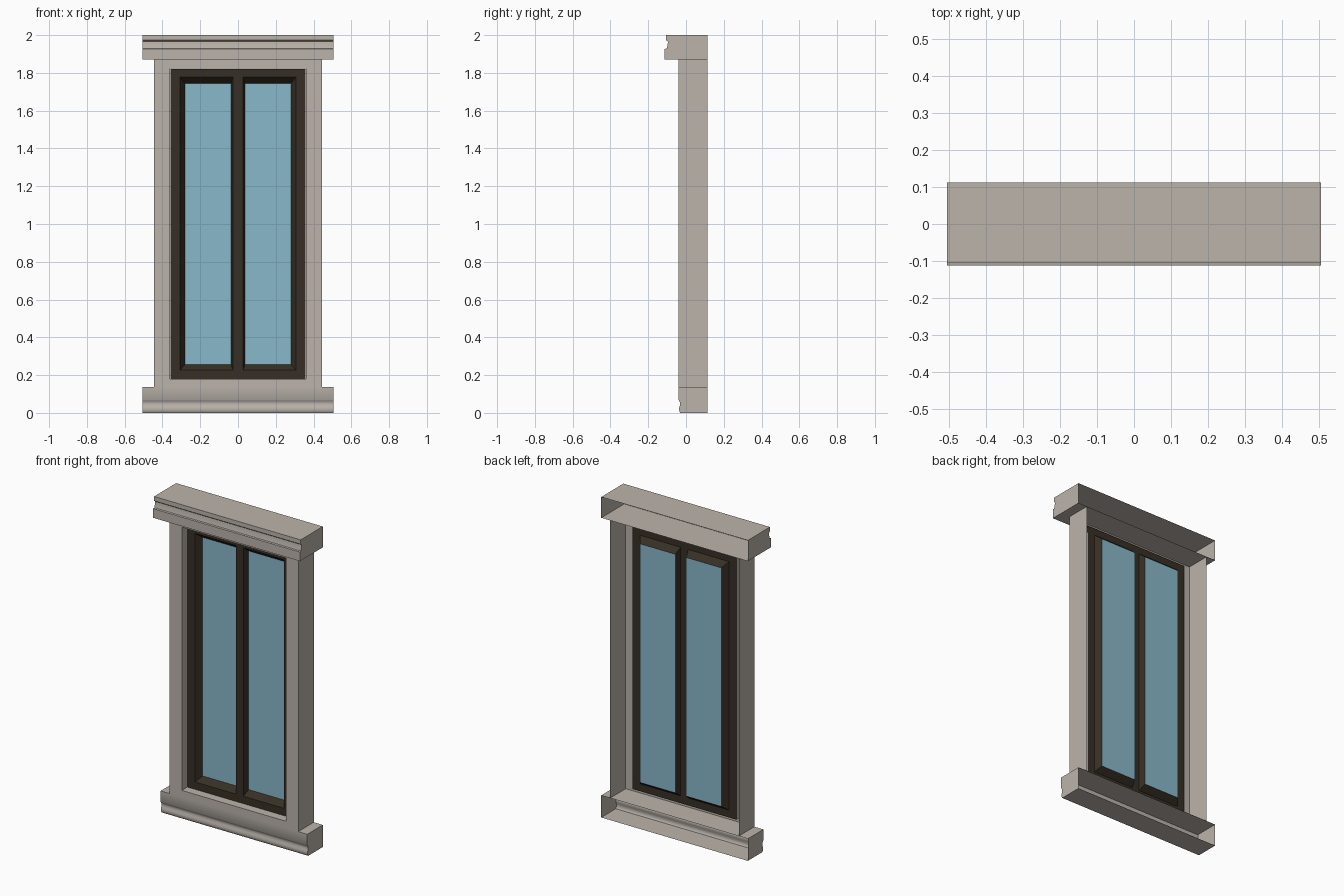
import bpy, math

if "Cube" in bpy.data.objects:
    bpy.data.objects.remove(bpy.data.objects["Cube"])


def material(name, rgb):
    m = bpy.data.materials.new(name)
    m.diffuse_color = (*rgb, 1)
    m.use_nodes = True
    m.node_tree.nodes["Principled BSDF"].inputs["Base Color"].default_value = m.diffuse_color
    return m


STONE = material("warm_grey_stone", (0.50, 0.455, 0.41))
WOOD = material("dark_brown_wood", (0.038, 0.028, 0.018))
GLASS = material("pale_blue_glass", (0.25, 0.485, 0.585))


def make(name, verts, faces, mat, smooth=False):
    me = bpy.data.meshes.new(name)
    me.from_pydata(verts, [], faces)
    me.materials.append(mat)
    ob = bpy.data.objects.new(name, me)
    bpy.context.collection.objects.link(ob)
    if smooth:
        bpy.ops.object.select_all(action='DESELECT')
        ob.select_set(True)
        bpy.context.view_layer.objects.active = ob
        bpy.ops.object.shade_smooth_by_angle(angle=math.radians(40))
    return ob


def rect(x0, x1, z0, z1, y):
    """Upright rectangle, anticlockwise seen from the front."""
    return [(x0, y, z0), (x1, y, z0), (x1, y, z1), (x0, y, z1)]


def loft(rings, sides_only_first=False):
    """Join successive rectangles with quads."""
    verts = [v for r in rings for v in r]
    faces = []
    for k in range(len(rings) - 1):
        for i in range(4):
            if k == 0 and sides_only_first and i in (0, 2):
                continue
            j = (i + 1) % 4
            a, b = 4 * k, 4 * k + 4
            faces.append((a + i, a + j, b + j, b + i))
    return verts, faces


def moulding(name, profile, half):
    """Extrude a (y, z) profile along x with end caps; the back stays open."""
    n = len(profile)
    verts = [(s * half, y, z) for s in (-1, 1) for y, z in profile]
    faces = [(i + 1, n + i + 1, n + i, i) for i in range(n - 1)]
    faces += [tuple(range(n, 2 * n)), tuple(reversed(range(n)))]
    return make(name, verts, faces, STONE, smooth=True)


BACK, FRONT = 0.113, -0.04
FRAME_Y, GLASS_Y = 0.015, 0.053

# Projecting head moulding
moulding("head_moulding", [
    (BACK, 2.0), (-0.105, 2.0), (-0.105, 1.973), (-0.096, 1.966), (-0.097, 1.95),
    (-0.102, 1.929), (-0.113, 1.927), (-0.113, 1.87), (BACK, 1.87)], 0.506)

# Sill with a cove and rounded lower bead
moulding("sill", [
    (BACK, 0.138), (FRONT, 0.138), (FRONT, 0.07), (-0.036, 0.064), (-0.032, 0.057),
    (-0.031, 0.047), (-0.033, 0.037), (-0.036, 0.028), (-0.037, 0.018),
    (-0.035, 0.008), (-0.03, 0.0), (BACK, 0.0)], 0.506)

# Stone casing: outer sides, front face and reveal around the opening
make("casing", *loft([
    rect(-0.444, 0.444, 0.138, 1.87, BACK),
    rect(-0.444, 0.444, 0.138, 1.87, FRONT),
    rect(-0.36, 0.36, 0.18, 1.822, FRONT),
    rect(-0.36, 0.36, 0.18, 1.822, FRAME_Y)], True), STONE)

# Flat face of the wooden frame, with two openings
xs = [-0.358, -0.307, -0.026, 0.026, 0.307, 0.358]
zs = [0.18, 0.226, 1.777, 1.82]
verts = [(x, FRAME_Y, z) for z in zs for x in xs]
faces = []
for r in range(3):
    for c in range(5):
        if r == 1 and c in (1, 3):
            continue
        a = r * 6 + c
        faces.append((a, a + 1, a + 7, a + 6))
make("window_frame", verts, faces, WOOD)

# Sloped glazing beads and a pane in each opening
for side, x0, x1, g0, g1 in (("left", -0.307, -0.026, -0.281, -0.037),
                             ("right", 0.026, 0.307, 0.037, 0.281)):
    pane = rect(g0, g1, 0.256, 1.745, GLASS_Y)
    make(side + "_glazing_bead",
         *loft([rect(x0, x1, 0.226, 1.777, FRAME_Y), pane]), WOOD)
    make(side + "_glass", pane, [(0, 1, 2, 3)], GLASS)
